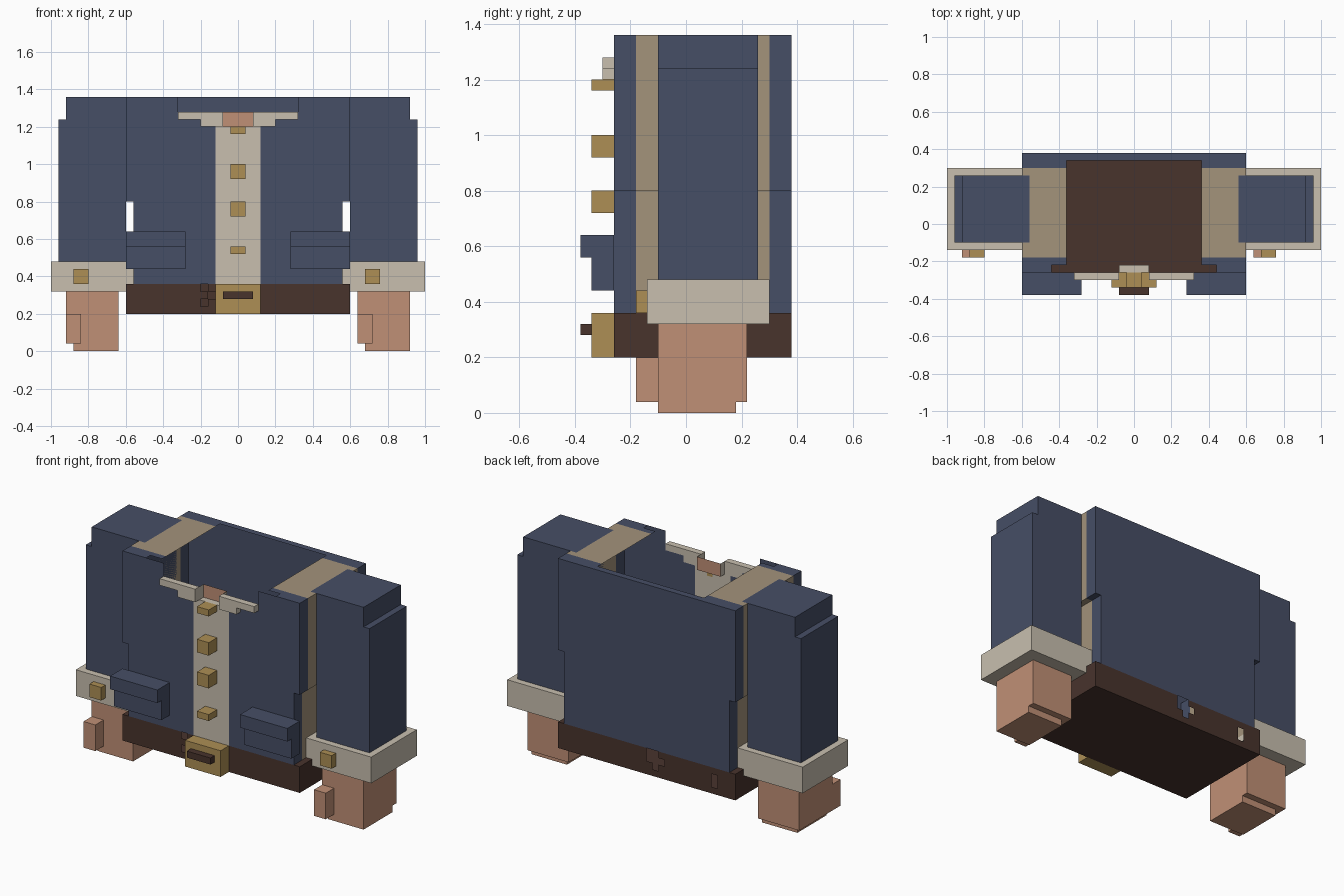
import bpy
import bmesh

if "Cube" in bpy.data.objects:
    bpy.data.objects.remove(bpy.data.objects["Cube"])

UNIT = 0.04      # size of one block
Y_SHIFT = 0.02   # the block grid sits half a block off centre in depth
HAND_SHIFT = -39  # the right hand repeats the left one, not mirrored


def linear(channel):
    c = channel / 255
    return c / 12.92 if c <= 0.04045 else ((c + 0.055) / 1.055) ** 2.4


def material(name, hex_code):
    rgb = [linear(c) for c in bytes.fromhex(hex_code)]
    mat = bpy.data.materials.new(name)
    mat.use_nodes = True
    mat.diffuse_color = (*rgb, 1)
    mat.node_tree.nodes["Principled BSDF"].inputs["Base Color"].default_value = (*rgb, 1)
    return mat


BLUE = material("navy cloth", "464E66")
TAN = material("tan strap", "A3937B")
CREAM = material("cream linen", "C8BFAF")
GOLD = material("brass", "AD8F55")
BROWN = material("dark leather", "48332C")
SKIN = material("skin", "C09076")


def add_block(bm, x, y, z):
    """Add a box from three (low, high) spans; an equal span gives one flat panel."""
    spans = (x, y, z)
    for axis in range(3):
        a, b = [i for i in range(3) if i != axis]
        if any(spans[i][0] == spans[i][1] for i in (a, b)):
            continue
        for side in sorted(set(spans[axis])):
            corners = []
            for i, j in ((0, 0), (1, 0), (1, 1), (0, 1)):
                p = [side] * 3
                p[a], p[b] = spans[a][i], spans[b][j]
                corners.append(bm.verts.new(
                    (p[0] * UNIT, p[1] * UNIT + Y_SHIFT, p[2] * UNIT)))
            bm.faces.new(corners)


def part(name, mat, blocks):
    bm = bmesh.new()
    for block in blocks:
        add_block(bm, *block)
    bmesh.ops.remove_doubles(bm, verts=bm.verts, dist=UNIT / 100)
    bmesh.ops.recalc_face_normals(bm, faces=bm.faces)
    mesh = bpy.data.meshes.new(name)
    bm.to_mesh(mesh)
    bm.free()
    mesh.materials.append(mat)
    bpy.context.collection.objects.link(bpy.data.objects.new(name, mesh))


def pair(name, mat, blocks):
    """Left part and its mirrored right twin."""
    part("left_" + name, mat, blocks)
    part("right_" + name, mat, [((-x[1], -x[0]), y, z) for x, y, z in blocks])


def repeat(name, mat, blocks):
    """Left part and a shifted right copy."""
    part("left_" + name, mat, blocks)
    part("right_" + name, mat,
         [((x[0] + HAND_SHIFT, x[1] + HAND_SHIFT), y, z) for x, y, z in blocks])


FRONT, BACK = (-7, -7), (9, 9)
UPPER, LOWER, BELT = (20, 34), (9, 20), (5, 9)

# Coat: open shell, slightly wider above the waist
part("coat_back", BLUE, [((-15, 15), BACK, UPPER), ((-14, 14), BACK, LOWER)])
pair("coat_front", BLUE, [
    ((8, 15), FRONT, UPPER), ((3, 14), FRONT, LOWER),
    ((3, 5), FRONT, (20, 30)), ((5, 8), FRONT, (20, 31))])
pair("coat_side", BLUE, [
    (x, y, z) for y in ((-7, -5), (7, 9))
    for x, z in (((15, 15), UPPER), ((14, 14), LOWER), ((14, 15), (20, 20)))])
pair("side_strap", TAN, [
    (x, (-5, 7), z)
    for x, z in (((15, 15), UPPER), ((14, 14), LOWER), ((14, 15), (20, 20)))])

# Shoulder tops around the neck opening
TOP = (34, 34)
part("coat_back_rim", BLUE, [((-9, 9), (8, 9), TOP)])
pair("coat_rim", BLUE, [
    ((9, 15), (7, 9), TOP), ((9, 15), (-6, -5), TOP),
    ((11, 15), (-7, -6), TOP), ((14, 15), (-3, 6), TOP)])
pair("shoulder_strap", TAN, [
    ((9, 14), (-5, 7), TOP), ((14, 15), (-5, -3), TOP), ((14, 15), (6, 7), TOP)])

# Shirt front, collar and neck
part("shirt_front", CREAM, [((-3, 3), FRONT, (9, 30)), ((-2, 2), (-7, -6), (30, 30))])
pair("collar", CREAM, [
    ((2, 5), (-8, -7), (30, 32)), ((5, 8), (-8, -7), (31, 32)),
    ((2, 2), (-7, -6), (30, 32))])
part("neck", SKIN, [((-2, 2), (-6, -6), (30, 32))])
for index, z in enumerate(((29, 30), (23, 25), (18, 20), (13, 14))):
    part(f"shirt_button_{index + 1}", GOLD, [((-1, 1), (-9, -7), z)])

# Pockets
pair("pocket", BLUE, [((7, 15), (-9, -7), (11, 14))])
pair("pocket_flap", BLUE, [((7, 15), (-10, -7), (14, 16))])


# Belt with small worn gaps
def belt_wall(y, gaps):
    return [((x, x + 1), y, (z, z + 1))
            for x in range(-15, 15) for z in range(*BELT) if (x, z) not in gaps]


front_gaps = {(-5, 8), (-4, 7), (-5, 6)}
back_gaps = {(-1, 8), (-2, 8), (-1, 7), (-2, 7), (-3, 7), (-2, 6), (-12, 7), (-12, 6)}
part("belt_front", BROWN, belt_wall(FRONT, front_gaps))
part("belt_back", BROWN, belt_wall(BACK, back_gaps))
pair("belt_side", BROWN, [((15, 15), (-7, 9), BELT), ((14, 15), (-7, 9), (9, 9))])
part("belt_base", BROWN, [((-15, 15), (-7, 9), (5, 5))])
part("buckle", GOLD, [((-3, 3), (-9, -7), BELT)])
part("buckle_prong", BROWN, [((-2, 2), (-10, -9), (7, 8))])

# Arms
pair("sleeve", BLUE, [((15, 24), (-3, 6), (12, 31))])
pair("sleeve_top", BLUE, [((15, 23), (-3, 6), (31, 34))])
pair("cuff", CREAM, [((14, 25), (-4, 7), (8, 12))])
repeat("cuff_button", GOLD, [((17, 19), (-5, -4), (9, 11))])
repeat("hand", SKIN, [((16, 23), (-3, 5), (1, 8))])
repeat("fingertips", SKIN, [((17, 23), (-3, 4), (0, 1))])
repeat("thumb", SKIN, [((16, 18), (-5, -3), (1, 5))])
